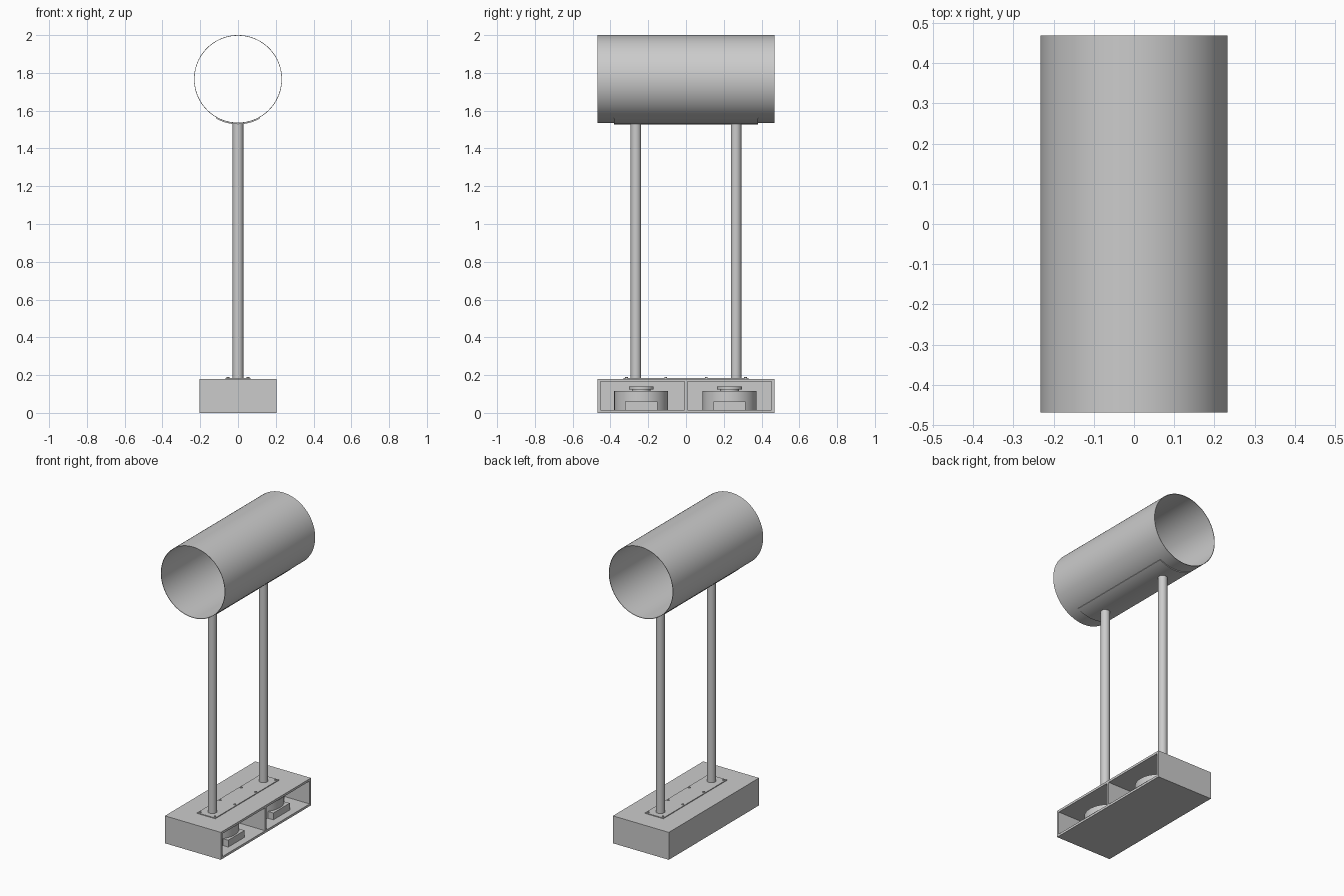
import bpy
from math import cos, sin, pi, asin

if "Cube" in bpy.data.objects:
    bpy.data.objects.remove(bpy.data.objects["Cube"])


def mesh_object(name, verts, faces):
    mesh = bpy.data.meshes.new(name)
    mesh.from_pydata(verts, [], faces)
    obj = bpy.data.objects.new(name, mesh)
    bpy.context.collection.objects.link(obj)
    return obj


def smooth(obj):
    bpy.ops.object.select_all(action='DESELECT')
    obj.select_set(True)
    bpy.context.view_layer.objects.active = obj
    bpy.ops.object.shade_smooth_by_angle()


def box(name, x, y, z):
    verts = [(a, b, c) for a in x for b in y for c in z]
    faces = [(0, 1, 3, 2), (4, 6, 7, 5), (0, 4, 5, 1),
             (2, 3, 7, 6), (0, 2, 6, 4), (1, 5, 7, 3)]
    return mesh_object(name, verts, faces)


def cylinder(name, x, y, z0, z1, r, sides=48):
    bpy.ops.mesh.primitive_cylinder_add(
        vertices=sides, radius=r, depth=z1 - z0, location=(x, y, (z0 + z1) / 2))
    obj = bpy.context.object
    obj.name = name
    smooth(obj)
    return obj


def curved_sheet(name, r_in, r_out, half_len, half_angle, steps):
    """Solid arc wall along y, centred on the bottom of the tube axis."""
    closed = half_angle >= pi
    count = steps if closed else steps + 1
    verts = []
    for i in range(count):
        a = -pi / 2 - half_angle + 2 * half_angle * i / steps
        for r, y in ((r_in, -half_len), (r_out, -half_len), (r_out, half_len), (r_in, half_len)):
            verts.append((r * cos(a), y, TUBE_Z + r * sin(a)))
    faces = []
    for i in range(steps):
        p, q = 4 * i, 4 * ((i + 1) % count)
        for k in range(4):
            m = (k + 1) % 4
            faces.append((p + k, q + k, q + m, p + m))
    if not closed:
        e = 4 * steps
        faces += [(0, 1, 2, 3), (e + 3, e + 2, e + 1, e)]
    obj = mesh_object(name, verts, faces)
    smooth(obj)


W, L, H, T = 0.203, 0.468, 0.18, 0.015
TUBE_Z, TUBE_R = 1.767, 0.233

# Open-sided base cabinet with two compartments
box("base_floor", (-W, W), (-L, L), (0, T))
box("base_top", (-W, W), (-L, L), (H - T, H))
box("base_back", (-W, -W + T), (-L + T, L - T), (T, H - T))
box("base_divider", (-W + T, W), (-T / 2, T / 2), (T, H - T))
for s in (-1, 1):
    box("base_end", (-W, W), sorted((s * L, s * (L - T))), (T, H - T))

# Round weights with neck, cap and front block in each compartment
for y in (-0.237, 0.231):
    cylinder("weight_body", 0, y, T, 0.115, 0.143)
    cylinder("weight_neck", 0, y, 0.115, 0.125, 0.05)
    cylinder("weight_cap", 0, y, 0.125, 0.14, 0.066)
    box("weight_front_block", (0.08, 0.155), (y - 0.085, y + 0.085), (T, 0.06))

# Mounting plate and bolts
box("mounting_plate", (-0.066, 0.066), (-0.33, 0.33), (H, H + 0.005))
for x in (-0.053, 0.053):
    for y in (-0.315, -0.108, 0.108, 0.315):
        cylinder("plate_bolt", x, y, H + 0.005, H + 0.009, 0.007, 12)

# Twin posts
for y in (-0.265, 0.265):
    cylinder("post", 0, y, H + 0.005, TUBE_Z - TUBE_R, 0.028, 32)

# Thin open tube and the curved saddle under it
curved_sheet("tube", TUBE_R - 0.003, TUBE_R, L, pi, 96)
curved_sheet("saddle", TUBE_R, TUBE_R + 0.006, 0.38, asin(0.115 / 0.237), 20)
